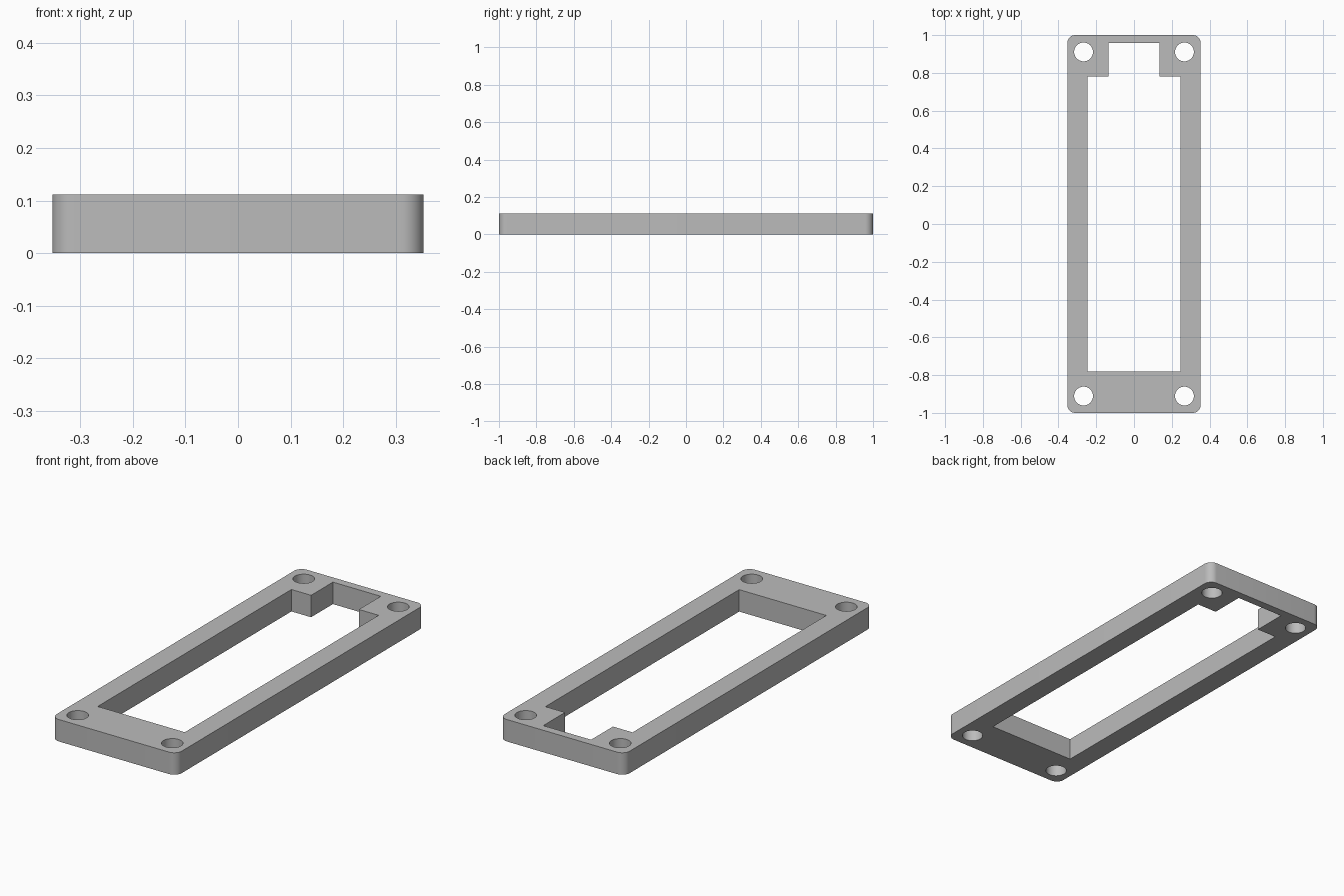
import bpy
import bmesh
from math import cos, sin, pi

HEIGHT = 0.112
HALF_X, HALF_Y, CORNER = 0.353, 1.0, 0.042
HOLE_X, HOLE_Y, HOLE_R = 0.267, 0.911, 0.05

cube = bpy.data.objects.get("Cube")
if cube:
    bpy.data.objects.remove(cube, do_unlink=True)

# Plain grey material
grey = bpy.data.materials.new("plain_grey")
grey.use_nodes = True
colour = (0.5, 0.5, 0.5, 1)
grey.diffuse_color = colour
grey.node_tree.nodes["Principled BSDF"].inputs["Base Color"].default_value = colour


def arc(cx, cy, radius, start, sweep, steps):
    angles = [start + sweep * i / steps for i in range(steps + 1)]
    return [(cx + radius * cos(a), cy + radius * sin(a)) for a in angles]


def add_loop(bm, points):
    verts = [bm.verts.new((x, y, 0)) for x, y in points]
    for a, b in zip(verts, verts[1:] + verts[:1]):
        bm.edges.new((a, b))


bm = bmesh.new()

# Rounded outer outline
outline = []
for i, (sx, sy) in enumerate([(1, 1), (-1, 1), (-1, -1), (1, -1)]):
    outline += arc(sx * (HALF_X - CORNER), sy * (HALF_Y - CORNER),
                   CORNER, i * pi / 2, pi / 2, 10)
add_loop(bm, outline)

# Long window with a narrower notch at the back
half = [(0.246, -0.78), (0.246, 0.782), (0.135, 0.782), (0.135, 0.958)]
add_loop(bm, half + [(-x, y) for x, y in reversed(half)])

# Corner screw holes
for sx in (-1, 1):
    for sy in (-1, 1):
        add_loop(bm, arc(sx * HOLE_X, sy * HOLE_Y, HOLE_R, 0, 2 * pi, 40)[:-1])

# Fill the flat profile and raise it into a solid frame
bmesh.ops.triangle_fill(bm, use_beauty=True, edges=bm.edges[:], normal=(0, 0, 1))
raised = bmesh.ops.extrude_face_region(bm, geom=bm.faces[:], use_keep_orig=True)
bmesh.ops.translate(bm, vec=(0, 0, HEIGHT),
                    verts=[g for g in raised["geom"] if isinstance(g, bmesh.types.BMVert)])
bmesh.ops.recalc_face_normals(bm, faces=bm.faces[:])

mesh = bpy.data.meshes.new("rectangular_frame")
bm.to_mesh(mesh)
bm.free()
mesh.materials.append(grey)
frame = bpy.data.objects.new("rectangular_frame", mesh)
bpy.context.collection.objects.link(frame)

# Smooth round walls, sharp rims
bpy.context.view_layer.objects.active = frame
frame.select_set(True)
bpy.ops.object.shade_smooth_by_angle(angle=pi / 6)
